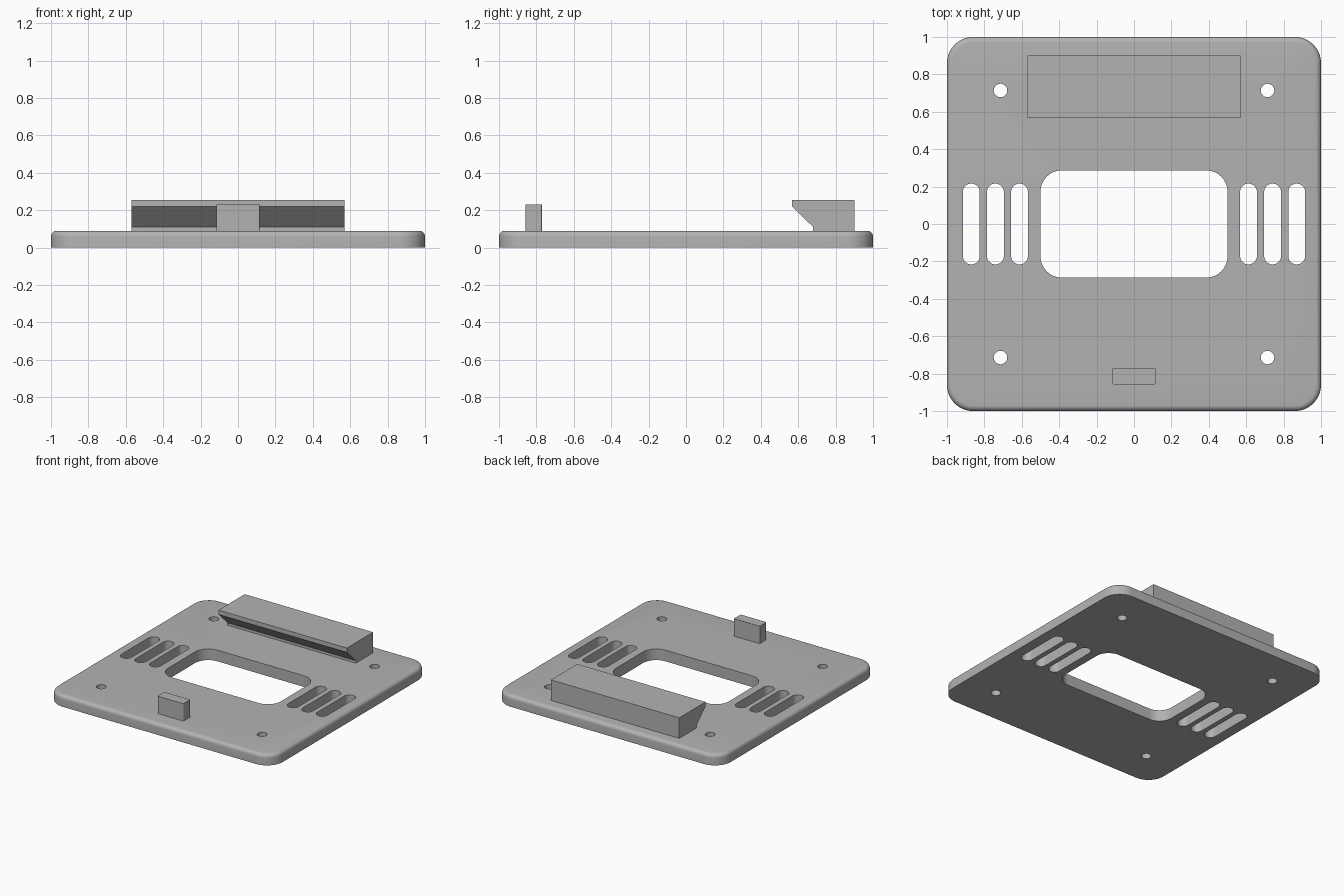
import bpy, bmesh
from math import sin, cos, pi, radians
from mathutils import Vector

cube = bpy.data.objects.get("Cube")
if cube:
    bpy.data.objects.remove(cube, do_unlink=True)

THICK = 0.09
FILLET = 0.03

grey = bpy.data.materials.new("light grey")
grey.use_nodes = True
grey.diffuse_color = (0.45, 0.45, 0.45, 1)
grey.node_tree.nodes["Principled BSDF"].inputs["Base Color"].default_value = (0.45, 0.45, 0.45, 1)


def outline(hx, hy, r, z, seg=12):
    """Rounded rectangle, counter-clockwise."""
    pts = []
    for q, (sx, sy) in enumerate([(1, 1), (-1, 1), (-1, -1), (1, -1)]):
        for i in range(seg + 1):
            a = (q + i / seg) * pi / 2
            pts.append(Vector((sx * (hx - r) + r * cos(a), sy * (hy - r) + r * sin(a), z)))
    return pts


def loft(name, rings, centre=(0, 0, 0)):
    """Closed solid through a stack of matching rings."""
    bm = bmesh.new()
    loops = [[bm.verts.new(p + Vector(centre)) for p in ring] for ring in rings]
    n = len(loops[0])
    for low, high in zip(loops, loops[1:]):
        for i in range(n):
            j = (i + 1) % n
            bm.faces.new((low[i], low[j], high[j], high[i]))
    bm.faces.new(loops[0][::-1])
    bm.faces.new(loops[-1])
    bmesh.ops.remove_doubles(bm, verts=bm.verts, dist=1e-5)
    bmesh.ops.recalc_face_normals(bm, faces=bm.faces)
    mesh = bpy.data.meshes.new(name)
    bm.to_mesh(mesh)
    bm.free()
    mesh.materials.append(grey)
    obj = bpy.data.objects.new(name, mesh)
    bpy.context.collection.objects.link(obj)
    return obj


# Base plate with a rounded top edge
rings = [outline(1, 1, 0.14, 0)]
for i in range(7):
    a = i / 6 * pi / 2
    inset = FILLET * (1 - cos(a))
    rings.append(outline(1 - inset, 1 - inset, 0.14 - inset, THICK - FILLET * (1 - sin(a))))
plate = loft("base_plate", rings)

# Openings: central window, vent slots, screw holes
openings = [(0, 0, 0.5, 0.287, 0.115)]
for side in (-1, 1):
    openings += [(side * x, 0, 0.045, 0.216, 0.0449) for x in (0.612, 0.741, 0.87)]
    openings += [(side * 0.714, y, 0.036, 0.036, 0.0359) for y in (-0.714, 0.714)]
for x, y, hx, hy, r in openings:
    cutter = loft("opening_cutter", [outline(hx, hy, r, z) for z in (-0.1, 0.2)], (x, y, 0))
    cutter.hide_render = True
    cut = plate.modifiers.new("opening", 'BOOLEAN')
    cut.operation = 'DIFFERENCE'
    cut.solver = 'EXACT'
    cut.object = cutter
    bpy.context.view_layer.objects.active = plate
    bpy.ops.object.modifier_apply(modifier=cut.name)
    bpy.data.objects.remove(cutter, do_unlink=True)

bpy.ops.object.select_all(action='DESELECT')
plate.select_set(True)
bpy.context.view_layer.objects.active = plate
bpy.ops.object.shade_smooth_by_angle(angle=radians(30))

# Rear hook with an undercut front
hook = [(0.68, THICK), (0.9, THICK), (0.9, 0.255), (0.567, 0.255), (0.567, 0.22), (0.68, 0.11)]
loft("rear_hook", [[Vector((x, y, z)) for y, z in hook] for x in (-0.57, 0.57)])

# Small front stop
loft("front_stop", [outline(0.115, 0.043, 0.006, z, 3) for z in (THICK, 0.23)], (0, -0.814, 0))
